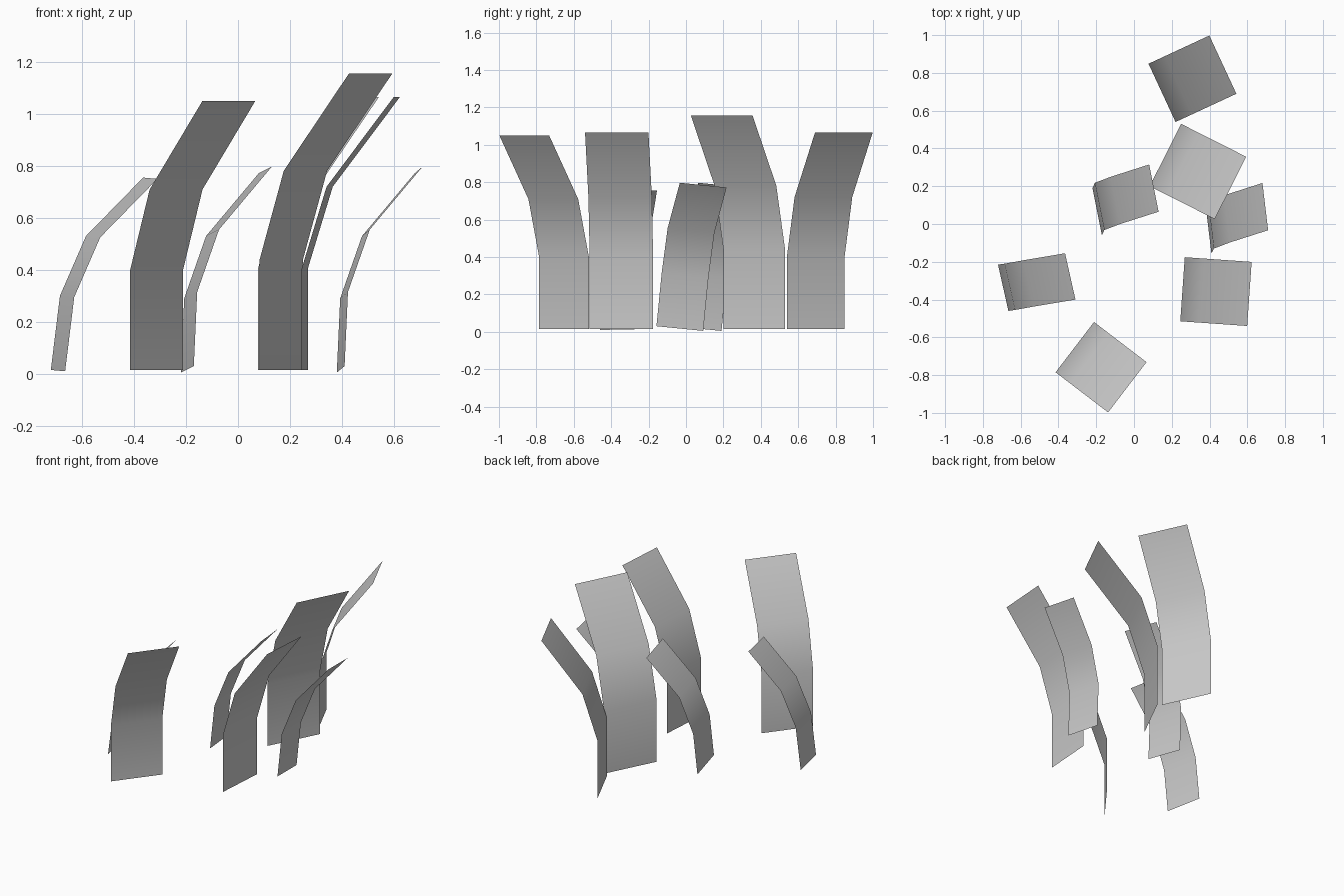
import bpy
import math
from mathutils import Vector

cube = bpy.data.objects.get("Cube")
if cube:
    bpy.data.objects.remove(cube, do_unlink=True)

# Single flat colour for all blades
grey = bpy.data.materials.new("light_grey")
grey.use_nodes = True
grey.diffuse_color = (0.6, 0.6, 0.6, 1)
grey.node_tree.nodes["Principled BSDF"].inputs["Base Color"].default_value = grey.diffuse_color


def blade(name, path, width):
    """Sweep a bent edge path sideways into a thin smooth sheet."""
    front = [Vector(p) for p in path]
    back = [p + Vector(width) for p in front]
    n = len(front)
    faces = [(i, i + 1, n + i + 1, n + i) for i in range(n - 1)]
    mesh = bpy.data.meshes.new(name)
    mesh.from_pydata(front + back, [], faces)
    mesh.materials.append(grey)
    mesh.shade_smooth()
    obj = bpy.data.objects.new(name, mesh)
    bpy.context.collection.objects.link(obj)
    return obj


# Tall blades share one side profile (lean, height), turned and scaled
TALL_PROFILE = [(0, 0), (0, 0.39), (0.096, 0.705), (0.355, 1.05)]


def tall_blade(name, x, y, degrees, scale):
    a = math.radians(degrees)
    lean = Vector((math.cos(a), math.sin(a), 0)) * scale
    side = Vector((-math.sin(a), math.cos(a), 0)) * scale
    base = Vector((x, y, 0.015))
    path = [base + lean * r + Vector((0, 0, h * scale)) for r, h in TALL_PROFILE]
    blade(name, path, side * 0.34)


tall_blade("front_blade", -0.415, -0.785, -37.4, 0.985)
tall_blade("left_blade", 0.245, -0.515, -4, 1)
tall_blade("tallest_blade", 0.083, 0.20, -26.8, 1.087)
tall_blade("back_blade", 0.22, 0.54, 24.9, 1)

# Short blades: tilted sheets along their front edge
blade("right_short_blade",
      [(-0.665, -0.46, 0.01), (-0.63, -0.455, 0.295), (-0.53, -0.437, 0.525), (-0.31, -0.40, 0.75)],
      (-0.055, 0.245, 0.005))

leaning_path = [(0, 0, 0.03), (0.013, 0.028, 0.315), (0.097, 0.06, 0.555), (0.30, 0.125, 0.797)]
for name, x, y, width in (
        ("middle_short_blade", -0.17, -0.06, (-0.05, 0.25, -0.025)),
        ("left_short_blade", 0.41, -0.158, (-0.03, 0.25, -0.025))):
    blade(name, [(x + px, y + py, pz) for px, py, pz in leaning_path], width)
